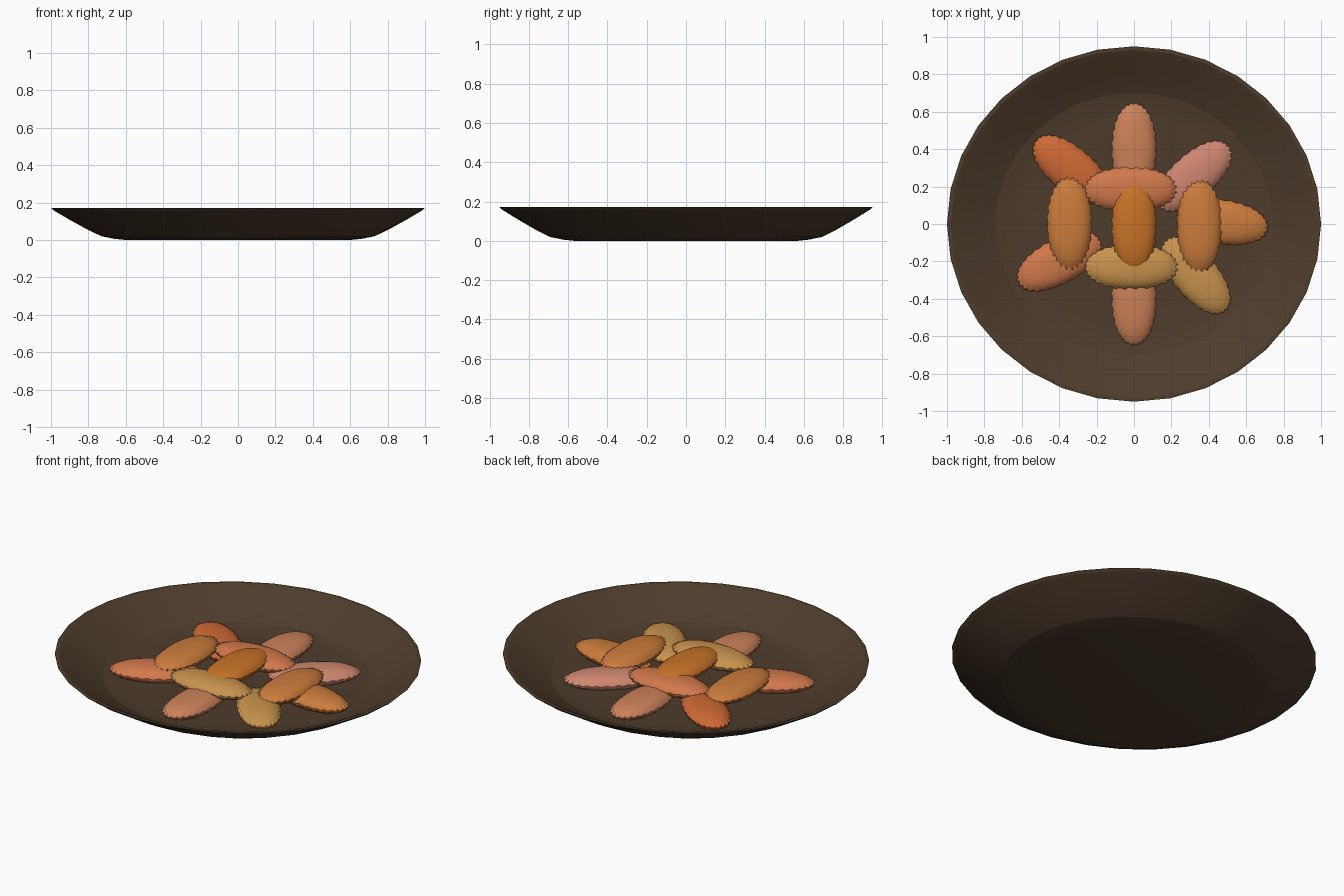
import bpy, bmesh, math
from mathutils import Matrix

if "Cube" in bpy.data.objects:
    bpy.data.objects.remove(bpy.data.objects["Cube"])


def finish(name, bm, color, angle):
    bmesh.ops.recalc_face_normals(bm, faces=bm.faces)
    me = bpy.data.meshes.new(name)
    bm.to_mesh(me)
    bm.free()
    ob = bpy.data.objects.new(name, me)
    bpy.context.collection.objects.link(ob)
    mat = bpy.data.materials.new(name + "_mat")
    mat.diffuse_color = (*color, 1)
    mat.use_nodes = True
    mat.node_tree.nodes["Principled BSDF"].inputs["Base Color"].default_value = mat.diffuse_color
    me.materials.append(mat)
    bpy.ops.object.select_all(action='DESELECT')
    ob.select_set(True)
    bpy.context.view_layer.objects.active = ob
    bpy.ops.object.shade_smooth_by_angle(angle=math.radians(angle))
    return ob


# Plate: lathed profile, slightly squashed in y
def plate():
    profile = [(0, 0), (0.60, 0), (0.66, 0.006), (0.73, 0.02), (0.80, 0.053),
               (0.90, 0.108), (0.985, 0.158), (1.0, 0.172), (0.98, 0.172),
               (0.95, 0.158), (0.85, 0.102), (0.74, 0.052), (0.68, 0.04),
               (0.60, 0.035), (0, 0.035)]
    bm = bmesh.new()
    verts = [bm.verts.new((r, 0, z)) for r, z in profile]
    edges = [bm.edges.new(p) for p in zip(verts, verts[1:])]
    bmesh.ops.spin(bm, geom=verts + edges, axis=(0, 0, 1), cent=(0, 0, 0),
                   angle=math.tau, steps=32)
    bmesh.ops.remove_doubles(bm, verts=bm.verts, dist=1e-4)
    bmesh.ops.scale(bm, vec=(1, 0.95, 1), verts=bm.verts)
    finish("plate", bm, (0.075, 0.045, 0.025), 12)


# Pastry: flattened oval dome with a crimped edge
def pastry(name, x, y, z, turn, color):
    bm = bmesh.new()
    n = 56
    rings = [(0.35, 0.046), (0.6, 0.040), (0.78, 0.031), (0.9, 0.019), (0.985, 0.004),
             (0.97, -0.008), (0.85, -0.024), (0.6, -0.034)]
    loops = []
    for s, h in rings:
        crimp = 0.022 if s > 0.95 else 0.0
        loop = []
        for i in range(n):
            a = math.tau * i / n
            c, d = math.cos(a), math.sin(a)
            k = s + crimp * (1 if i % 2 else -1)
            px = math.copysign(abs(c) ** 0.94, c) * 0.25 * k
            py = math.copysign(abs(d) ** 0.94, d) * 0.12 * k
            pz = h + (0.005 if i % 2 else -0.005) * (crimp > 0)
            loop.append(bm.verts.new((px, py, pz)))
        loops.append(loop)
    for lo, hi in zip(loops, loops[1:]):
        for i in range(n):
            j = (i + 1) % n
            bm.faces.new((lo[i], lo[j], hi[j], hi[i]))
    for loop, h in ((loops[0], 0.048), (loops[-1], -0.036)):
        tip = bm.verts.new((0, 0, h))
        for i in range(n):
            bm.faces.new((loop[i], loop[(i + 1) % n], tip))
    bm.transform(Matrix.Translation((x, y, z)) @ Matrix.Rotation(math.radians(turn), 4, 'Z'))
    finish(name, bm, color, 35)


plate()

peach, pink = (0.60, 0.22, 0.10), (0.62, 0.24, 0.16)
red, orange = (0.62, 0.14, 0.035), (0.60, 0.20, 0.045)
amber, gold = (0.58, 0.17, 0.02), (0.58, 0.29, 0.075)
coral = (0.64, 0.19, 0.07)

# Three stacked layers
layers = {
    "lower_pastry": (0.062, [(0, 0.40, 90, peach), (-0.335, 0.29, -40, red),
                             (0.32, 0.255, 42, pink), (0.47, 0.01, -8, orange),
                             (0.33, -0.275, -50, gold), (0, -0.40, 90, peach),
                             (-0.40, -0.20, 28, coral)]),
    "middle_pastry": (0.097, [(-0.345, 0.005, 90, orange), (0.35, -0.01, 90, orange),
                              (-0.02, 0.185, 0, coral), (-0.015, -0.23, 0, gold)]),
    "top_pastry": (0.122, [(0, -0.01, 90, amber)]),
}
for name, (z, items) in layers.items():
    for i, (x, y, turn, color) in enumerate(items):
        pastry(f"{name}_{i + 1}", x, y, z, turn, color)
